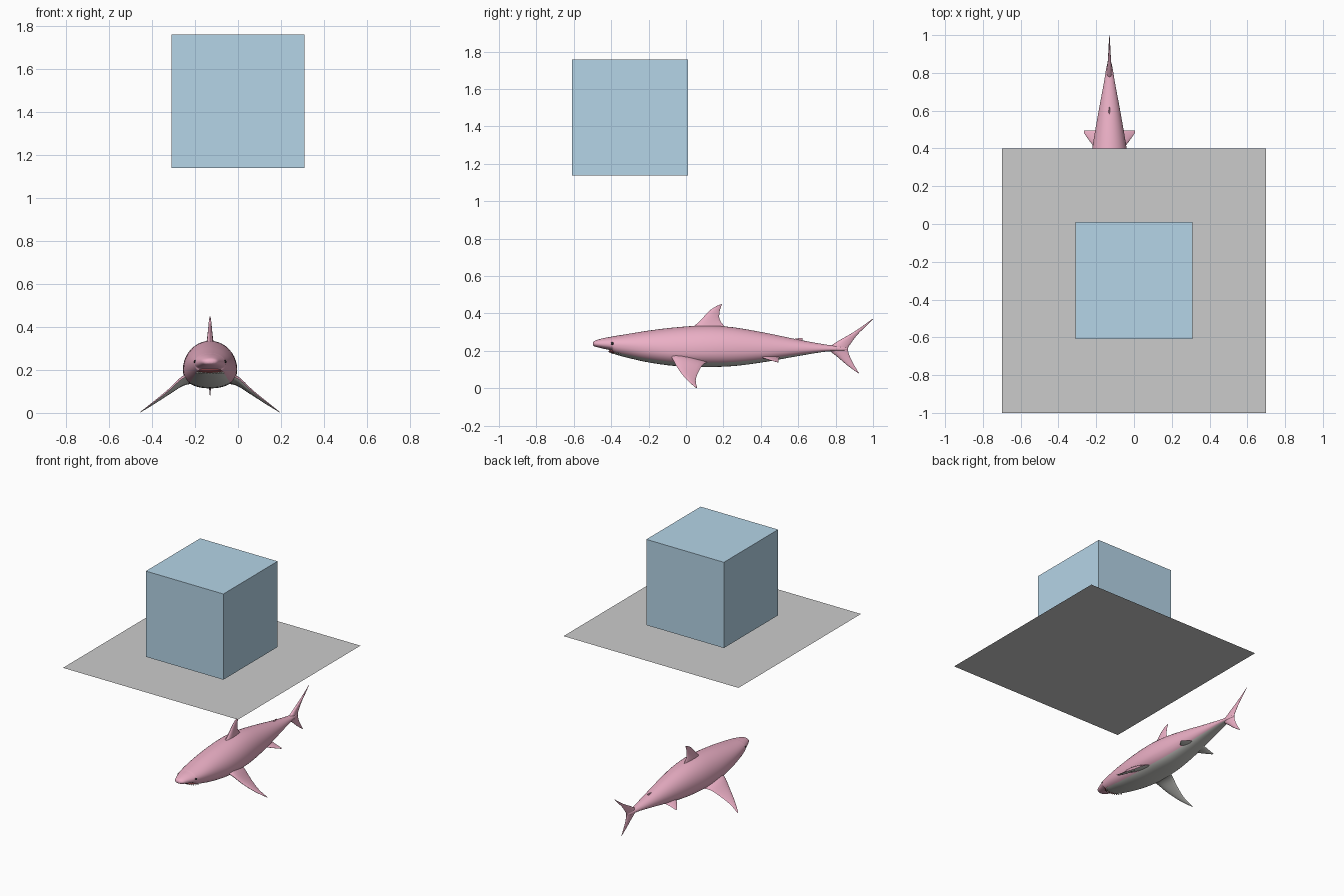
import bpy, bmesh, math
from mathutils import Vector

if "Cube" in bpy.data.objects:
    bpy.data.objects.remove(bpy.data.objects["Cube"])

CX = -0.13  # shark centre line


def material(name, rgb):
    m = bpy.data.materials.new(name)
    m.diffuse_color = (*rgb, 1)
    m.use_nodes = True
    m.node_tree.nodes["Principled BSDF"].inputs["Base Color"].default_value = m.diffuse_color
    return m


PINK = material("pink", (0.83, 0.43, 0.56))
GREY = material("belly_grey", (0.62, 0.62, 0.59))
BLUE = material("blue", (0.46, 0.66, 0.80))
DARK = material("eye_black", (0.02, 0.02, 0.02))
RED = material("mouth_red", (0.35, 0.08, 0.09))
WHITE = material("tooth_white", (0.9, 0.88, 0.8))


def finish(name, bm, mats, loc=(0, 0, 0), smooth=True, mirror=False):
    bmesh.ops.recalc_face_normals(bm, faces=bm.faces)
    me = bpy.data.meshes.new(name)
    bm.to_mesh(me)
    bm.free()
    ob = bpy.data.objects.new(name, me)
    bpy.context.collection.objects.link(ob)
    ob.location = loc
    for m in mats:
        me.materials.append(m)
    if smooth:
        bpy.ops.object.select_all(action='DESELECT')
        ob.select_set(True)
        bpy.context.view_layer.objects.active = ob
        bpy.ops.object.shade_smooth_by_angle(angle=math.radians(50))
    if mirror:
        ob.modifiers.new("mirror", 'MIRROR')
    return ob


def spline(rows, steps):
    """Catmull-Rom interpolation of equal-length number rows."""
    out = []
    for i in range(len(rows) - 1):
        a, b, c, d = (rows[max(0, min(len(rows) - 1, i + k))] for k in (-1, 0, 1, 2))
        for s in range(steps):
            t = s / steps
            out.append([0.5 * (2*q + (r-p)*t + (2*p-5*q+4*r-w)*t*t + (3*q-p-3*r+w)*t**3)
                        for p, q, r, w in zip(a, b, c, d)])
    out.append(list(rows[-1]))
    return out


def loft(rings):
    bm = bmesh.new()
    vs = [[bm.verts.new(p) for p in r] for r in rings]
    n = len(rings[0])
    for a, b in zip(vs, vs[1:]):
        for j in range(n):
            bm.faces.new((a[j], a[(j+1) % n], b[(j+1) % n], b[j]))
    bm.faces.new(vs[0])
    bm.faces.new(vs[-1])
    return bm


# body: y, top, widest height, bottom, half width
BODY = [(-.498, .243, .237, .230, .012), (-.485, .255, .238, .222, .034),
        (-.44, .268, .236, .211, .054), (-.395, .276, .233, .200, .072),
        (-.38, .279, .232, .182, .076), (-.30, .292, .226, .160, .094),
        (-.20, .308, .215, .138, .110), (-.06, .325, .203, .119, .124),
        (.10, .335, .202, .114, .125), (.25, .326, .205, .118, .112),
        (.42, .297, .206, .140, .088), (.60, .260, .208, .172, .057),
        (.75, .233, .210, .196, .029), (.83, .225, .210, .198, .016),
        (.862, .218, .210, .203, .007)]
N = 40
rings = []
for y, top, mid, bot, w in spline(BODY, 4):
    ring = []
    for k in range(N):
        a = 2 * math.pi * k / N
        c, s = math.cos(a), math.sin(a)
        e = 1.0 if s > 0 else 0.85
        h = top - mid if s > 0 else mid - bot
        ring.append((w * math.copysign(abs(c)**e, c), y, mid + h * math.copysign(abs(s)**e, s)))
    rings.append(ring)
bm = loft(rings)
bm.faces.ensure_lookup_table()
for i, f in enumerate(bm.faces[:-2]):
    f.material_index = int(N * 0.615 <= i % N < N * 0.875 and f.calc_center_median().y > -.39)
finish("body", bm, [PINK, GREY], (CX, 0, 0))


def fin(name, stations, thick_dir, mirror=False):
    """Stations: leading point, trailing point, half thickness."""
    d = Vector(thick_dir).normalized()
    m = 8
    rings = []
    for row in spline([(*a, *b, t) for a, b, t in stations], 4):
        le, te, t = Vector(row[:3]), Vector(row[3:6]), row[6]
        ring = []
        for k in range(2 * m):
            a = math.pi * k / m
            u = (1 - math.cos(a)) / 2
            ring.append(le.lerp(te, u) + d * t * math.sin(a) * (1.25 - 0.6 * u))
        rings.append(ring)
    bm = loft(rings)
    bmesh.ops.recalc_face_normals(bm, faces=bm.faces)
    if mirror:
        for f in bm.faces:
            f.material_index = int(f.normal.z < -0.1)
    finish(name, bm, [PINK, GREY], (CX, 0, 0), mirror=mirror)


def upright(rows):
    """Rows of leading y, leading z, trailing y, trailing z, thickness."""
    return [((0, a, b), (0, c, d), t) for a, b, c, d, t in rows]


fin("dorsal_fin", upright([(-.01, .30, .23, .30, .022), (.045, .334, .205, .332, .016),
                           (.09, .377, .180, .367, .011), (.13, .418, .179, .405, .007),
                           (.165, .440, .187, .435, .004), (.189, .449, .193, .449, .001)]), (1, 0, 0))
fin("second_dorsal_fin", upright([(.55, .255, .62, .245, .006), (.58, .264, .622, .258, .004),
                                  (.605, .268, .625, .267, .001)]), (1, 0, 0))
fin("tail_fin", upright([(.921, .080, .926, .079, .001), (.868, .118, .900, .122, .005),
                         (.815, .163, .878, .165, .010), (.765, .210, .866, .210, .016),
                         (.805, .247, .884, .243, .011), (.878, .289, .919, .289, .007),
                         (.945, .333, .962, .331, .004), (.997, .371, 1.0, .370, .001)]), (1, 0, 0))
fin("pectoral_fin", [((.07, -.085, .175), (.07, .13, .140), .020),
                     ((.125, -.075, .162), (.125, .095, .130), .016),
                     ((.19, -.043, .105), (.19, .068, .090), .010),
                     ((.26, .000, .050), (.26, .052, .044), .006),
                     ((.325, .052, .003), (.325, .060, .002), .001)], (.6, 0, 1), True)
fin("pelvic_fin", [((.05, .39, .170), (.05, .50, .165), .010),
                   ((.09, .42, .160), (.09, .495, .155), .006),
                   ((.135, .482, .140), (.135, .495, .139), .001)], (.4, 0, 1), True)

# mouth lining under the snout
bm = bmesh.new()
bmesh.ops.create_uvsphere(bm, u_segments=24, v_segments=10, radius=1)
bmesh.ops.scale(bm, vec=(.062, .05, .012), verts=bm.verts)
finish("mouth", bm, [RED], (CX, -.365, .197))

# teeth along the upper and lower jaw arcs
bm = bmesh.new()
for side in (1, -1):
    for k in range(13):
        a = math.pi * (k + 0.5) / 13
        r = bmesh.ops.create_cone(bm, segments=5, radius1=.004, radius2=0, depth=.013, cap_ends=True)
        if side > 0:
            bmesh.ops.scale(bm, vec=(1, 1, -1), verts=r["verts"])
        bmesh.ops.translate(bm, verts=r["verts"], vec=(.062 * math.cos(a), -.35 - .045 * math.sin(a),
                                                     .197 if side > 0 else .189))
finish("teeth", bm, [WHITE], (CX, 0, 0), smooth=False)

# eyes
bm = bmesh.new()
bmesh.ops.create_uvsphere(bm, u_segments=16, v_segments=10, radius=.009)
bmesh.ops.translate(bm, verts=bm.verts, vec=(.067, -.393, .238))
finish("eye", bm, [DARK], (CX, 0, 0), mirror=True)

# floating cube and thin platform sheet
bm = bmesh.new()
bmesh.ops.create_cube(bm, size=.62)
finish("cube", bm, [BLUE], (0, -.30, 1.448), smooth=False)
bpy.ops.mesh.primitive_plane_add(size=1.4, location=(0, -.30, 1.103))
bpy.context.object.name = "platform"
